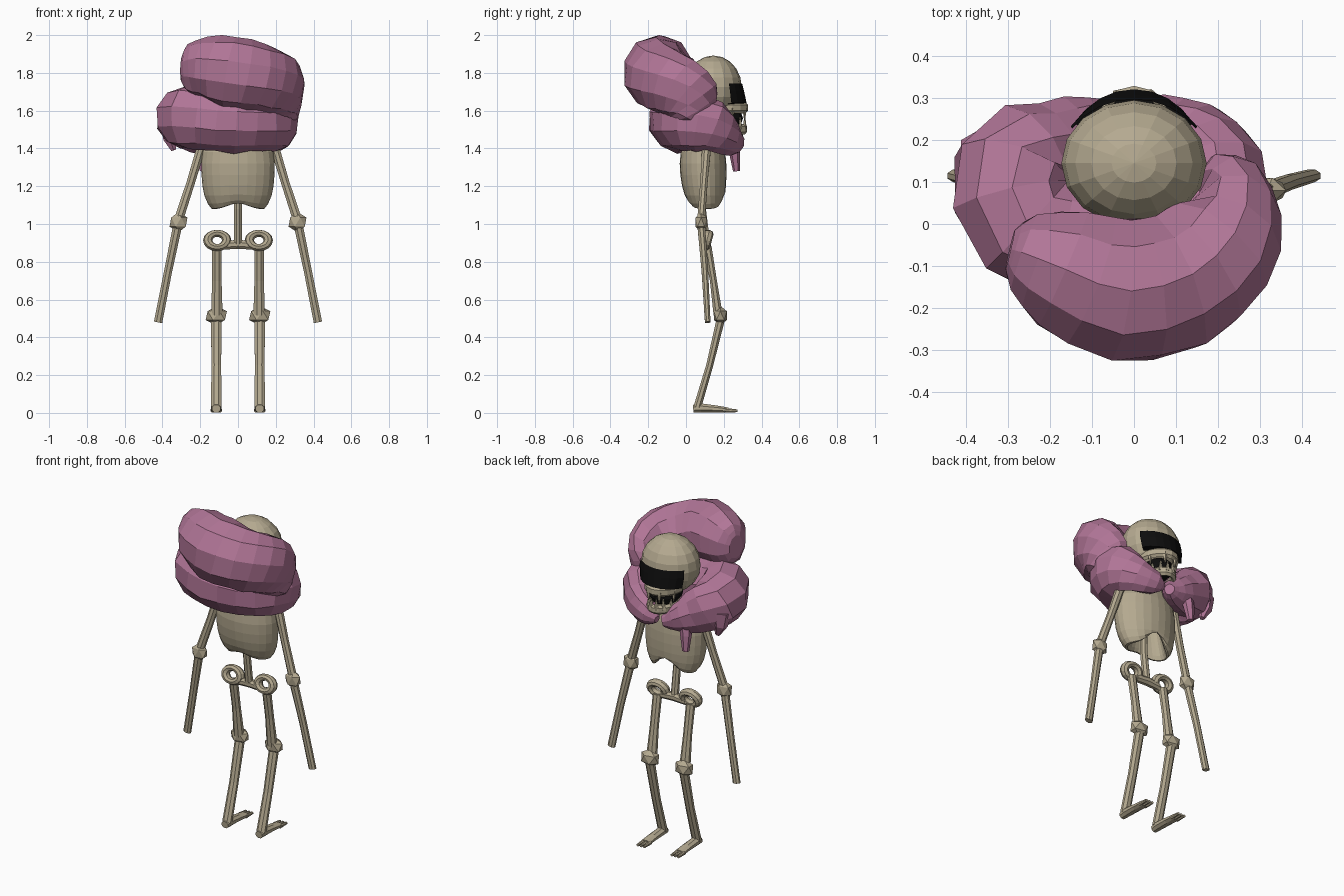
import bpy, bmesh, math, random
from mathutils import Vector, Matrix

random.seed(4)
cube = bpy.data.objects.get("Cube")
if cube:
    bpy.data.objects.remove(cube)


def material(name, rgb):
    m = bpy.data.materials.new(name)
    m.use_nodes = True
    m.diffuse_color = (*rgb, 1)
    m.node_tree.nodes["Principled BSDF"].inputs["Base Color"].default_value = (*rgb, 1)
    return m


BONE = material("bone", (0.46, 0.40, 0.28))
FLESH = material("purple_flesh", (0.44, 0.18, 0.31))
BLACK = material("black", (0.004, 0.004, 0.004))


def finish(name, bm, mat):
    bmesh.ops.recalc_face_normals(bm, faces=bm.faces)
    mesh = bpy.data.meshes.new(name)
    bm.to_mesh(mesh)
    bm.free()
    mesh.materials.append(mat)
    ob = bpy.data.objects.new(name, mesh)
    bpy.context.collection.objects.link(ob)
    return ob


def skin(bm, rings, closed=True, caps=True):
    """Join consecutive rings of vertices with quads."""
    n = len(rings[0])
    for r, q in zip(rings, rings[1:]):
        for i in range(n if closed else n - 1):
            j = (i + 1) % n
            bm.faces.new((r[i], r[j], q[j], q[i]))
    if caps:
        bm.faces.new(rings[0])
        bm.faces.new(rings[-1])


def refine(pts, steps):
    """Catmull-Rom resampling of points that also carry radii."""
    v = [Vector(p) for p in pts]
    v = [v[0]] + v + [v[-1]]
    out = []
    for p, q, r, s in zip(v, v[1:], v[2:], v[3:]):
        for k in range(steps):
            t = k / steps
            out.append((q * 2 + (r - p) * t + (p * 2 - q * 5 + r * 4 - s) * t * t
                        + (q * 3 - p - r * 3 + s) * t ** 3) / 2)
    return out + [v[-1]]


def sweep(name, pts, mat=BONE, sides=8, steps=1, jitter=0):
    """Tube through (x, y, z, half width, half depth) points."""
    pts = refine(pts, steps)
    pos = [Vector(p[:3]) for p in pts]
    span = [max(p[k] for p in pos) - min(p[k] for p in pos) for k in range(3)]
    ref = Vector((0, 1, 0)) if span[2] > max(span[:2]) else Vector((0, 0, 1))
    bm = bmesh.new()
    rings = []
    for i, p in enumerate(pos):
        t = (pos[min(i + 1, len(pos) - 1)] - pos[max(i - 1, 0)]).normalized()
        s = ref.cross(t).normalized()
        u = t.cross(s)
        ring = []
        for k in range(sides):
            a = math.tau * (k + 0.5) / sides
            wob = 1 + random.uniform(-jitter, jitter)
            ring.append(bm.verts.new(p + (s * math.cos(a) * pts[i][3] + u * math.sin(a) * pts[i][4]) * wob))
        rings.append(ring)
    skin(bm, rings)
    return finish(name, bm, mat)


def ball(name, loc, size, mat=BONE, seg=0):
    """Faceted knob, or a UV ball when segments are given."""
    bm = bmesh.new()
    mtx = Matrix.Translation(loc) @ Matrix.Diagonal((*size, 1))
    if seg:
        bmesh.ops.create_uvsphere(bm, u_segments=seg, v_segments=seg * 2 // 3, radius=1, matrix=mtx)
    else:
        bmesh.ops.create_icosphere(bm, subdivisions=1, radius=1, matrix=mtx)
    return finish(name, bm, mat)


def arc(rx, ry, y, z, half_angle, n=9):
    """Points of a horizontal arc bulging towards +y."""
    for i in range(n):
        a = half_angle * (2 * i / (n - 1) - 1)
        yield Vector((rx * math.sin(a), y + ry * math.cos(a), z))


# Ribcage: barrel with a hollow, arched underside
bm = bmesh.new()
rings = []
profile = [(1.47, .10, .13, .08, 0), (1.38, .09, .187, .118, 0), (1.26, .092, .193, .122, 0),
           (1.15, .10, .178, .108, .2), (1.08, .11, .14, .085, 1), (1.1, .11, .115, .068, 1), (1.25, .1, .09, .05, 0)]
for z, y, rx, ry, arch in refine(profile, 2):
    ring = []
    for k in range(24):
        a = math.tau * k / 24
        x, s = rx * math.cos(a), math.sin(a)
        lift = arch * math.exp(-(x / 0.07) ** 2) * (0.06 + 0.03 * s)
        ring.append(bm.verts.new((x, y + ry * s, z + lift)))
    rings.append(ring)
skin(bm, rings)
finish("ribcage", bm, BONE)

# Spine and pelvis
sweep("spine", [(0, .08, 1.3, .022, .022), (0, .085, 1.08, .022, .022), (0, .11, .88, .024, .022)])
sweep("neck", [(0, .1, 1.42, .035, .035), (0, .13, 1.62, .03, .03)])
sweep("pelvis_bar", [(-.08, .11, .885, .022, .022), (0, .11, .893, .024, .027), (.08, .11, .885, .022, .022)])

# Limbs, mirrored
for side, s in (("left", 1), ("right", -1)):
    bpy.ops.mesh.primitive_torus_add(major_segments=16, minor_segments=8, major_radius=.05, minor_radius=.025,
                                     location=(s * .11, .11, .913), rotation=(math.radians(75), 0, 0))
    hip = bpy.context.object
    hip.name = side + "_hip_ring"
    hip.scale = (1, .78, 1.05)
    hip.data.materials.append(BONE)

    def bone(name, *pts):
        sweep(side + name, [(s * p[0], *p[1:]) for p in pts])

    bone("_thigh", (.112, .115, .88, .028, .022), (.112, .145, .7, .027, .02), (.112, .17, .52, .033, .026))
    ball(side + "_knee", (s * .115, .182, .515), (.063, .04, .052))
    bone("_shin", (.115, .185, .5, .03, .024), (.115, .125, .25, .028, .02), (.115, .06, .03, .03, .022))
    bone("_foot", (.115, .038, .022, .024, .022), (.115, .08, .026, .029, .026), (.115, .16, .021, .03, .02),
         (.115, .225, .015, .031, .014))
    for i in (-1, 0, 1):
        bone("_toe_%d" % (i + 2), (.115 + i * .02, .21, .014, .012, .013), (.115 + i * .021, .272, .011, .008, .008))
    bone("_upper_arm", (.19, .11, 1.42, .026, .026), (.25, .095, 1.22, .024, .021), (.315, .08, 1.02, .026, .022))
    ball(side + "_elbow", (s * .315, .08, 1.01), (.053, .035, .054))
    bone("_forearm", (.318, .08, 1, .026, .022), (.37, .1, .75, .023, .019), (.423, .115, .48, .024, .016))

# Skull with dark eye band
ball("skull", (0, .145, 1.725), (.173, .15, .167), seg=16)
bm = bmesh.new()
rows = [(.175, .152, 1.745), (.179, .162, 1.705), (.168, .176, 1.64), (.13, .13, 1.635)]
skin(bm, [[bm.verts.new(p) for p in arc(rx, ry, .145, z, 1.0)] for rx, ry, z in rows], closed=False, caps=False)
finish("eye_band", bm, BLACK)

# Jaws, mouth and teeth
ball("mouth", (0, .19, 1.56), (.085, .112, .062), BLACK, seg=12)
for name, rx, ry, z, high, way in (("upper", .1, .13, 1.615, .03, -1), ("lower", .078, .125, 1.502, .028, 1)):
    sweep(name + "_jaw", [(*p, .016, high) for p in arc(rx, ry, .185, z, 1.5)], sides=6)
    for i, p in enumerate(arc(rx, ry + .004, .185, z, 1.1, 5 + way)):
        tip = p + Vector((0, 0, way * (high + .036)))
        sweep("%s_tooth_%d" % (name, i + 1), [(*p, .018, .012), (*tip, .003, .003)], sides=5)

# Lower fleshy coil around the neck, open under the chin
sweep("lower_coil", [(-.03, .27, 1.42, .03, .03), (-.09, .235, 1.44, .075, .075), (-.2, .19, 1.49, .11, .125),
                     (-.285, .13, 1.55, .15, .155), (-.255, .0, 1.57, .15, .17), (-.1, -.04, 1.55, .16, .17),
                     (.07, -.035, 1.54, .15, .16), (.175, .03, 1.54, .14, .155), (.2, .14, 1.515, .11, .135),
                     (.15, .22, 1.46, .075, .1), (.06, .255, 1.43, .055, .065), (.01, .265, 1.42, .02, .02)],
      FLESH, sides=10, steps=2, jitter=.05)

# Upper fleshy coil behind the head, sinking into the lower one
sweep("upper_coil", [(-.295, -.06, 1.82, .05, .07), (-.26, -.07, 1.82, .1, .13), (-.17, -.105, 1.825, .15, .165),
                     (-.04, -.155, 1.805, .175, .19), (.1, -.135, 1.775, .17, .185), (.2, -.065, 1.74, .15, .175),
                     (.245, .015, 1.69, .105, .16), (.24, .065, 1.62, .075, .13), (.215, .1, 1.55, .04, .07)],
      FLESH, sides=10, steps=2, jitter=.04)

# Hanging drips
sweep("front_drip", [(-.17, .24, 1.45, .04, .04), (-.18, .258, 1.37, .034, .028), (-.185, .267, 1.28, .02, .018)],
      FLESH, sides=6)
sweep("side_drip", [(-.36, .17, 1.53, .06, .06), (-.36, .18, 1.45, .04, .04), (-.34, .18, 1.39, .015, .015)],
      FLESH, sides=6)
